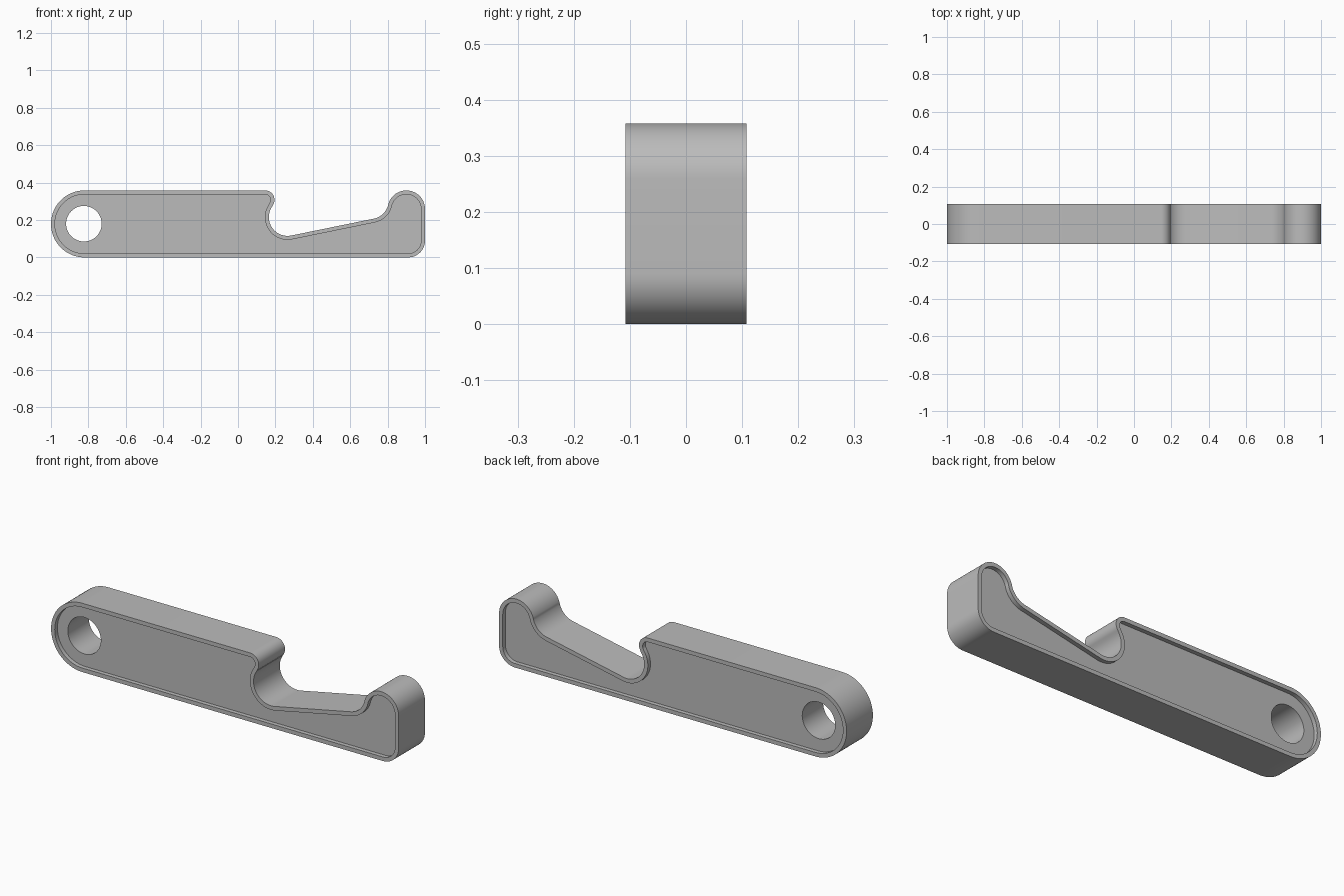
import bpy
import bmesh
from math import cos, sin, radians, pi

cube = bpy.data.objects.get("Cube")
if cube:
    bpy.data.objects.remove(cube, do_unlink=True)

HALF = 0.108      # half thickness
RIM = 0.021       # rim width
DEPTH = 0.022     # recess depth on each side

# Outline as tangent arcs: centre x, centre z, radius, start and end angle.
# Arcs run counter-clockwise on rounded corners, clockwise in hollows.
ARCS = [
    (-0.821, 0.179, 0.179, 90, 270),      # rounded grip end
    (0.91, 0.09, 0.09, 270, 360),         # bottom corner
    (0.9, 0.258, 0.1, 0, 166),            # end knob
    (0.706, 0.305, 0.1, -14, -78.5),      # hollow before the knob
    (0.265, 0.215, 0.1, -78.5, -218),     # hook notch
    (0.145, 0.308, 0.05, -38, 90),        # notch lip
]


def outline(inset):
    points = []
    for cx, cz, r, a0, a1 in ARCS:
        radius = r - inset if a1 > a0 else r + inset
        n = max(8, int(abs(a1 - a0) / 5))
        for i in range(n + 1):
            a = radians(a0 + (a1 - a0) * i / n)
            points.append((cx + radius * cos(a), cz + radius * sin(a)))
    return points


def circle(cx, cz, r, n=64):
    return [(cx + r * cos(2 * pi * i / n), cz + r * sin(2 * pi * i / n)) for i in range(n)]


def add_loop(bm, points, y):
    return [bm.verts.new((x, y, z)) for x, z in points]


def bridge(bm, a, b):
    for i in range(len(a)):
        j = (i + 1) % len(a)
        bm.faces.new((a[i], a[j], b[j], b[i]))


bm = bmesh.new()
rims, holes = [], []
for side in (-1, 1):
    # Raised rim and recessed panel pierced by the hole
    outer = add_loop(bm, outline(0), side * HALF)
    inner = add_loop(bm, outline(RIM), side * HALF)
    floor = add_loop(bm, outline(RIM), side * (HALF - DEPTH))
    hole = add_loop(bm, circle(-0.824, 0.18, 0.095), side * (HALF - DEPTH))
    bridge(bm, outer, inner)
    bridge(bm, inner, floor)
    edges = []
    for loop in (floor, hole):
        for i, v in enumerate(loop):
            w = loop[(i + 1) % len(loop)]
            edges.append(bm.edges.get((v, w)) or bm.edges.new((v, w)))
    bmesh.ops.triangle_fill(bm, edges=edges, use_beauty=True, normal=(0, side, 0))
    rims.append(outer)
    holes.append(hole)

# Outer wall and hole wall
bridge(bm, *rims)
bridge(bm, *holes)
bmesh.ops.recalc_face_normals(bm, faces=bm.faces[:])

mesh = bpy.data.meshes.new("hooked_lever")
bm.to_mesh(mesh)
bm.free()
lever = bpy.data.objects.new("hooked_lever", mesh)
bpy.context.collection.objects.link(lever)

# Single grey finish
grey = bpy.data.materials.new("plain_grey")
grey.use_nodes = True
colour = (0.5, 0.5, 0.5, 1)
grey.diffuse_color = colour
grey.node_tree.nodes["Principled BSDF"].inputs["Base Color"].default_value = colour
mesh.materials.append(grey)

bpy.ops.object.select_all(action="DESELECT")
lever.select_set(True)
bpy.context.view_layer.objects.active = lever
bpy.ops.object.shade_smooth_by_angle(angle=radians(30))
